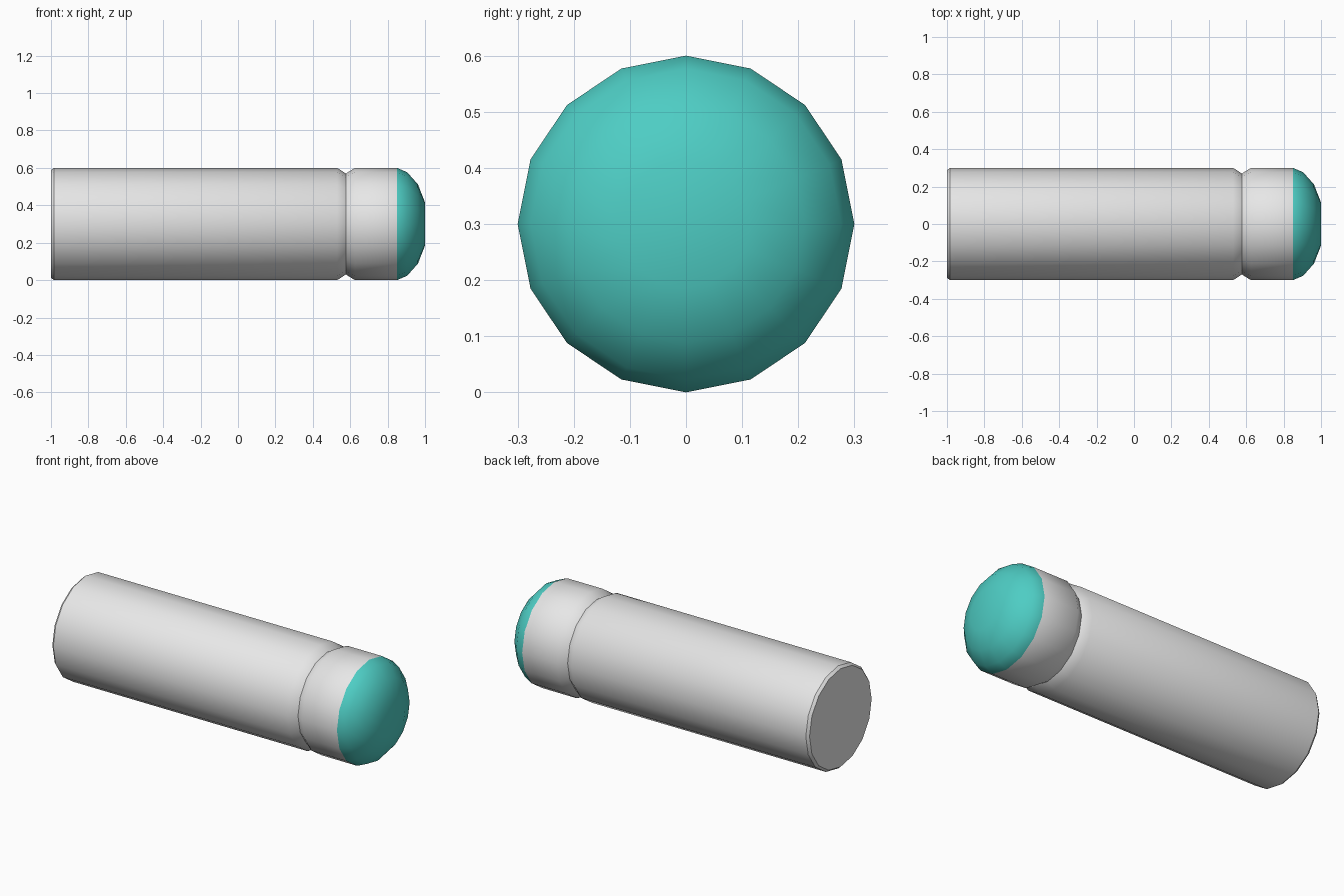
import bpy, bmesh, math

cube = bpy.data.objects.get("Cube")
if cube:
    bpy.data.objects.remove(cube, do_unlink=True)

SIDES = 16
AXIS_Z = 0.3
TIP_START = 0.85


def make_material(name, color):
    mat = bpy.data.materials.new(name)
    mat.use_nodes = True
    mat.diffuse_color = color
    mat.node_tree.nodes["Principled BSDF"].inputs["Base Color"].default_value = color
    return mat


casing_grey = make_material("casing_grey", (0.8, 0.8, 0.8, 1))
tip_teal = make_material("tip_teal", (0.076, 0.61, 0.552, 1))

# Profile along x as (x, radius): chamfered base, groove, rounded tip
profile = [
    (-1.0, 0.287), (-0.985, 0.3),
    (0.53, 0.3), (0.577, 0.27), (0.625, 0.3),
    (TIP_START, 0.3), (0.904, 0.277), (0.962, 0.212), (1.0, 0.115),
]

# Spin the profile around the long axis
bm = bmesh.new()
rings = []
for x, r in profile:
    ring = []
    for i in range(SIDES):
        a = math.tau * i / SIDES
        ring.append(bm.verts.new((x, r * math.cos(a), AXIS_Z + r * math.sin(a))))
    rings.append(ring)
for lower, upper in zip(rings, rings[1:]):
    for i in range(SIDES):
        j = (i + 1) % SIDES
        bm.faces.new((lower[i], lower[j], upper[j], upper[i]))

# Flat base and flat nose
bm.faces.new(rings[0])
bm.faces.new(rings[-1])
bmesh.ops.recalc_face_normals(bm, faces=bm.faces)

# Teal on the rounded tip, grey on the casing
for face in bm.faces:
    face.material_index = 1 if face.calc_center_median().x > TIP_START else 0

mesh = bpy.data.meshes.new("capsule_casing")
bm.to_mesh(mesh)
bm.free()
mesh.materials.append(casing_grey)
mesh.materials.append(tip_teal)

casing = bpy.data.objects.new("capsule_casing", mesh)
bpy.context.collection.objects.link(casing)

# Smooth sides with crisp chamfer and groove
bpy.ops.object.select_all(action="DESELECT")
casing.select_set(True)
bpy.context.view_layer.objects.active = casing
bpy.ops.object.shade_smooth_by_angle(angle=math.radians(40))
